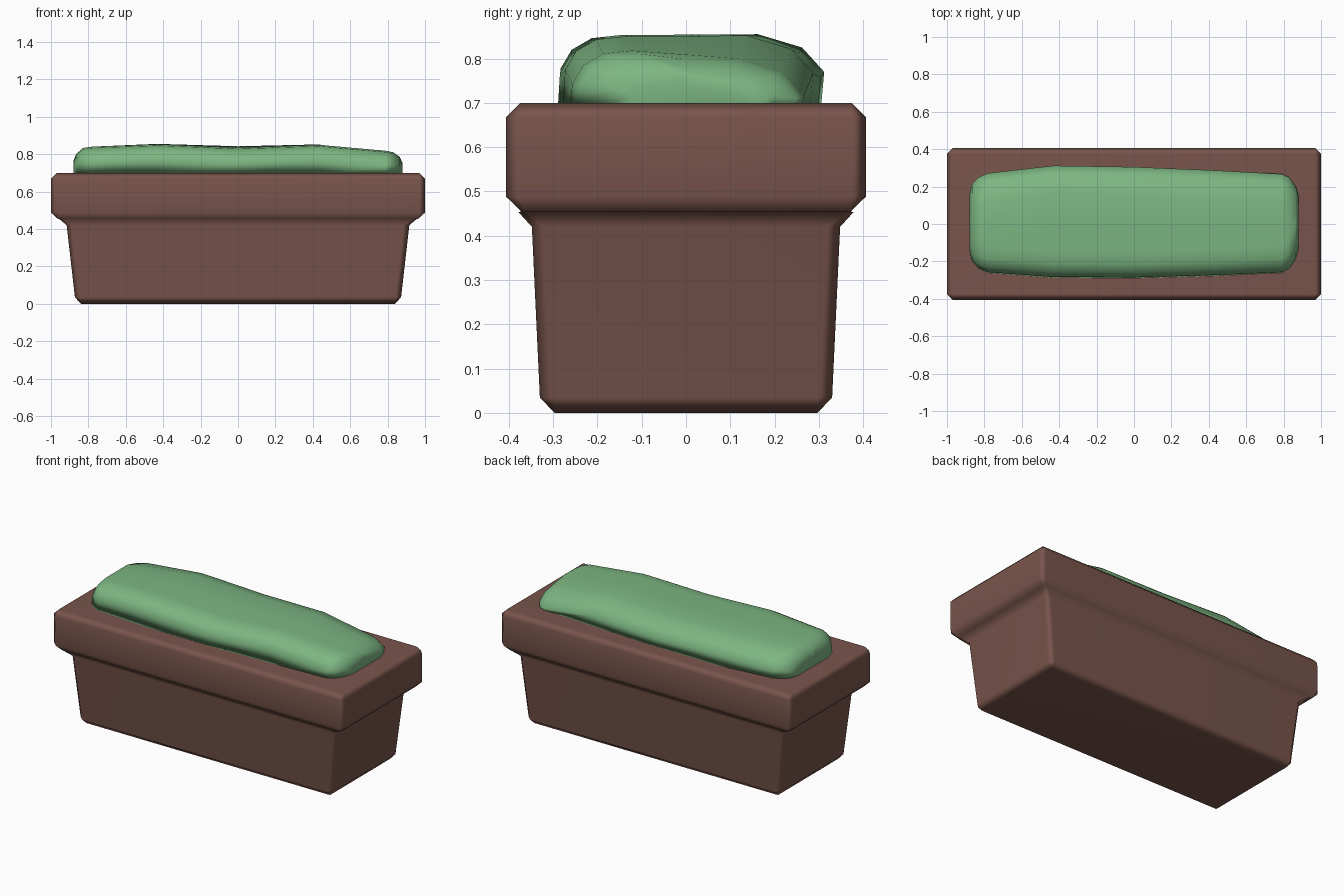
import bpy, bmesh

if "Cube" in bpy.data.objects:
    bpy.data.objects.remove(bpy.data.objects["Cube"])


def material(name, rgb):
    m = bpy.data.materials.new(name)
    m.diffuse_color = (*rgb, 1)
    m.use_nodes = True
    m.node_tree.nodes["Principled BSDF"].inputs["Base Color"].default_value = m.diffuse_color
    return m


def loft(name, rings, mat):
    """Bridge equal-length closed rings, cap both ends, shade smooth."""
    bm = bmesh.new()
    loops = [[bm.verts.new(p) for p in ring] for ring in rings]
    n = len(loops[0])
    for a, b in zip(loops, loops[1:]):
        for i in range(n):
            j = (i + 1) % n
            bm.faces.new((a[i], a[j], b[j], b[i]))
    bm.faces.new(loops[0][::-1])
    bm.faces.new(loops[-1])
    bmesh.ops.recalc_face_normals(bm, faces=bm.faces[:])
    for f in bm.faces:
        f.smooth = True
    mesh = bpy.data.meshes.new(name)
    bm.to_mesh(mesh)
    bm.free()
    mesh.materials.append(mat)
    obj = bpy.data.objects.new(name, mesh)
    bpy.context.collection.objects.link(obj)
    # flat main faces, rounded-looking chamfers
    wn = obj.modifiers.new("weighted_normals", 'WEIGHTED_NORMAL')
    wn.keep_sharp = True
    return obj


def rect(hx, hy, z, c):
    """Rectangle with corners cut by c."""
    return [(hx, c - hy, z), (hx, hy - c, z), (hx - c, hy, z), (c - hx, hy, z),
            (-hx, hy - c, z), (-hx, c - hy, z), (c - hx, -hy, z), (hx - c, -hy, z)]


brown = material("brown_clay", (0.19, 0.090, 0.071))
green = material("hedge_green", (0.205, 0.468, 0.223))

# planter: tapered trough with a chamfered overhanging rim
profile = [(0.84, 0.297, 0.0, 0.004), (0.872, 0.33, 0.035, 0.03),
           (0.916, 0.348, 0.42, 0.03), (0.955, 0.378, 0.453, 0.02),
           (0.966, 0.372, 0.455, 0.004), (1.0, 0.406, 0.488, 0.03),
           (1.0, 0.406, 0.668, 0.03), (0.968, 0.374, 0.70, 0.004)]
loft("planter", [rect(*p) for p in profile], brown)


# hedge: uneven cross-sections along x
def section(x, yf, yb, zf, zb, r):
    """Arch from front foot to back foot; r scales the shoulder rounding."""
    zm = (zf + zb) / 2
    return [(x, yf, 0.68), (x, yf + 0.005, zf - 0.075 * r),
            (x, yf + 0.03, zf - 0.033 * r), (x, yf + 0.075, zf - 0.007),
            (x, yf + 0.14, zf), (x, 0, zm), (x, yb - 0.15, zb),
            (x, yb - 0.05, zb - 0.03 * r), (x, yb, zb - 0.085 * r),
            (x, yb - 0.008, 0.68)]


sections = [(-0.88, -0.14, 0.16, 0.765, 0.765, 0.4),
            (-0.865, -0.20, 0.215, 0.80, 0.80, 0.7),
            (-0.83, -0.24, 0.25, 0.833, 0.833, 0.9),
            (-0.78, -0.262, 0.272, 0.84, 0.84, 1),
            (-0.43, -0.288, 0.312, 0.853, 0.855, 1),
            (0.0, -0.29, 0.305, 0.835, 0.842, 1),
            (0.43, -0.278, 0.287, 0.850, 0.852, 1),
            (0.79, -0.262, 0.267, 0.818, 0.800, 1),
            (0.83, -0.24, 0.25, 0.810, 0.787, 0.9),
            (0.865, -0.19, 0.20, 0.785, 0.77, 0.6),
            (0.88, -0.13, 0.15, 0.75, 0.745, 0.4)]
loft("hedge", [section(*s) for s in sections], green)
